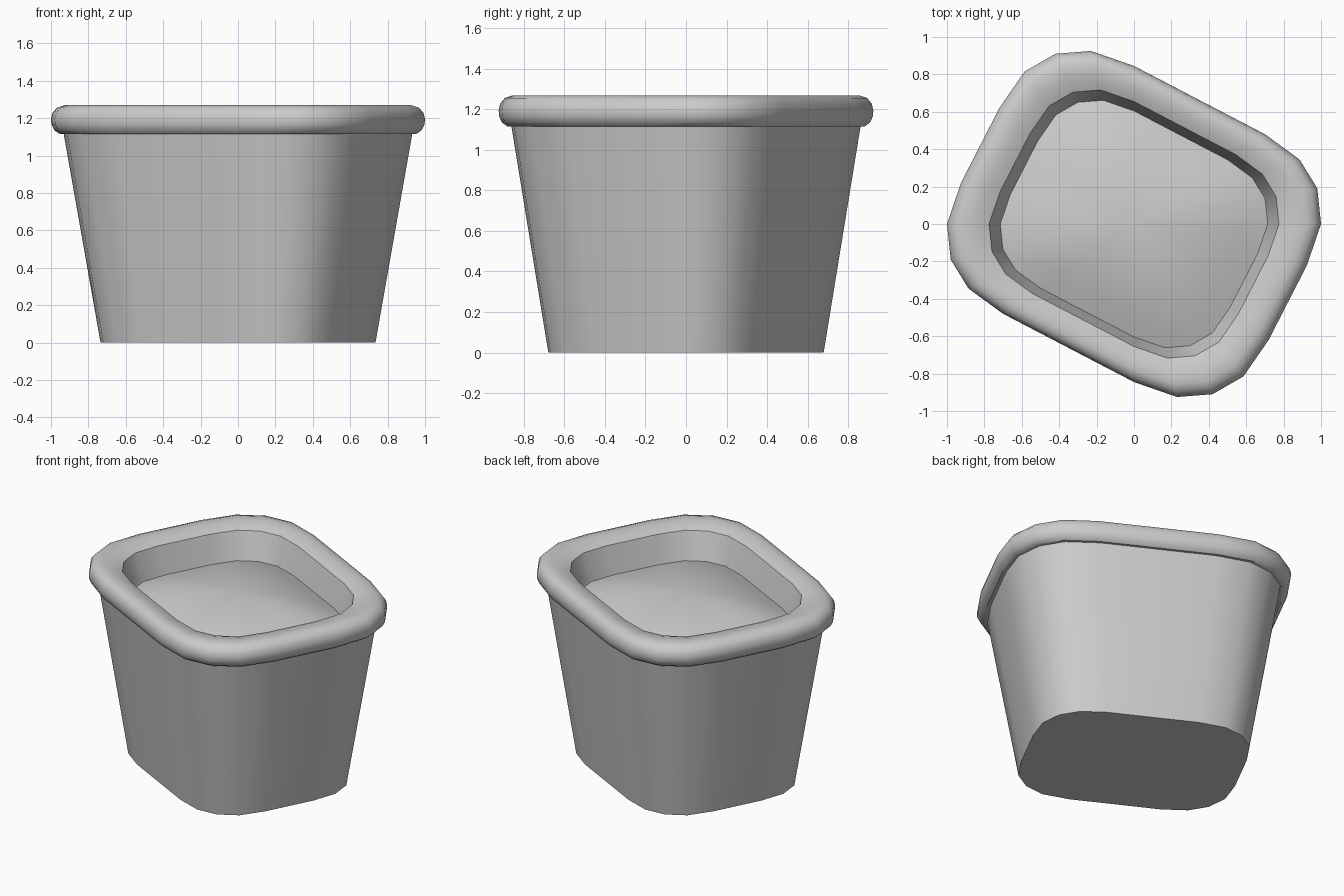
import bpy, bmesh, math

if "Cube" in bpy.data.objects:
    bpy.data.objects.remove(bpy.data.objects["Cube"])

# Half of the rounded, twisted plan outline; the other half is its 180 degree turn
half = [(1, 0), (.98, .19), (.885, .345), (.70, .48), (0, .845),
        (-.23, .925), (-.42, .91), (-.585, .815), (-.72, .62), (-.925, .22)]
plan = half + [(-x, -y) for x, y in half]


def loft(name, profile, cap_start=False, tip=None):
    """Stack scaled copies of the plan, given as (scale, z), and skin them."""
    bm = bmesh.new()
    rings = [[bm.verts.new((x * s, y * s, z)) for x, y in plan] for s, z in profile]
    n = len(plan)
    for a, b in zip(rings, rings[1:]):
        for i in range(n):
            j = (i + 1) % n
            bm.faces.new((a[i], a[j], b[j], b[i]))
    if cap_start:
        bm.faces.new(rings[0][::-1])
    if tip is not None:
        top = bm.verts.new((0, 0, tip))
        for i in range(n):
            bm.faces.new((rings[-1][i], rings[-1][(i + 1) % n], top))
    me = bpy.data.meshes.new(name)
    bm.to_mesh(me)
    bm.free()
    ob = bpy.data.objects.new(name, me)
    bpy.context.collection.objects.link(ob)
    bpy.ops.object.select_all(action='DESELECT')
    ob.select_set(True)
    bpy.context.view_layer.objects.active = ob
    bpy.ops.object.shade_smooth_by_angle(angle=math.radians(35))
    return ob


# Tapered pot with a rolled rim and a sharp lip above the sloping inner wall
rim = [(.955, 1.117), (.982, 1.135), (.997, 1.165), (1, 1.195), (.992, 1.228),
       (.968, 1.256), (.925, 1.27), (.87, 1.266), (.82, 1.256), (.775, 1.24)]
loft("pot", [(.735, 0), (.932, 1.117)] + rim + [(.705, 1.03)], cap_start=True)

# Domed soil filling the pot
edge_z, rise = 1.06, .13
soil = [(.715 * s, edge_z + rise * (1 - s * s)) for s in (1, .8, .6, .4, .2)]
loft("soil", soil, tip=edge_z + rise)
